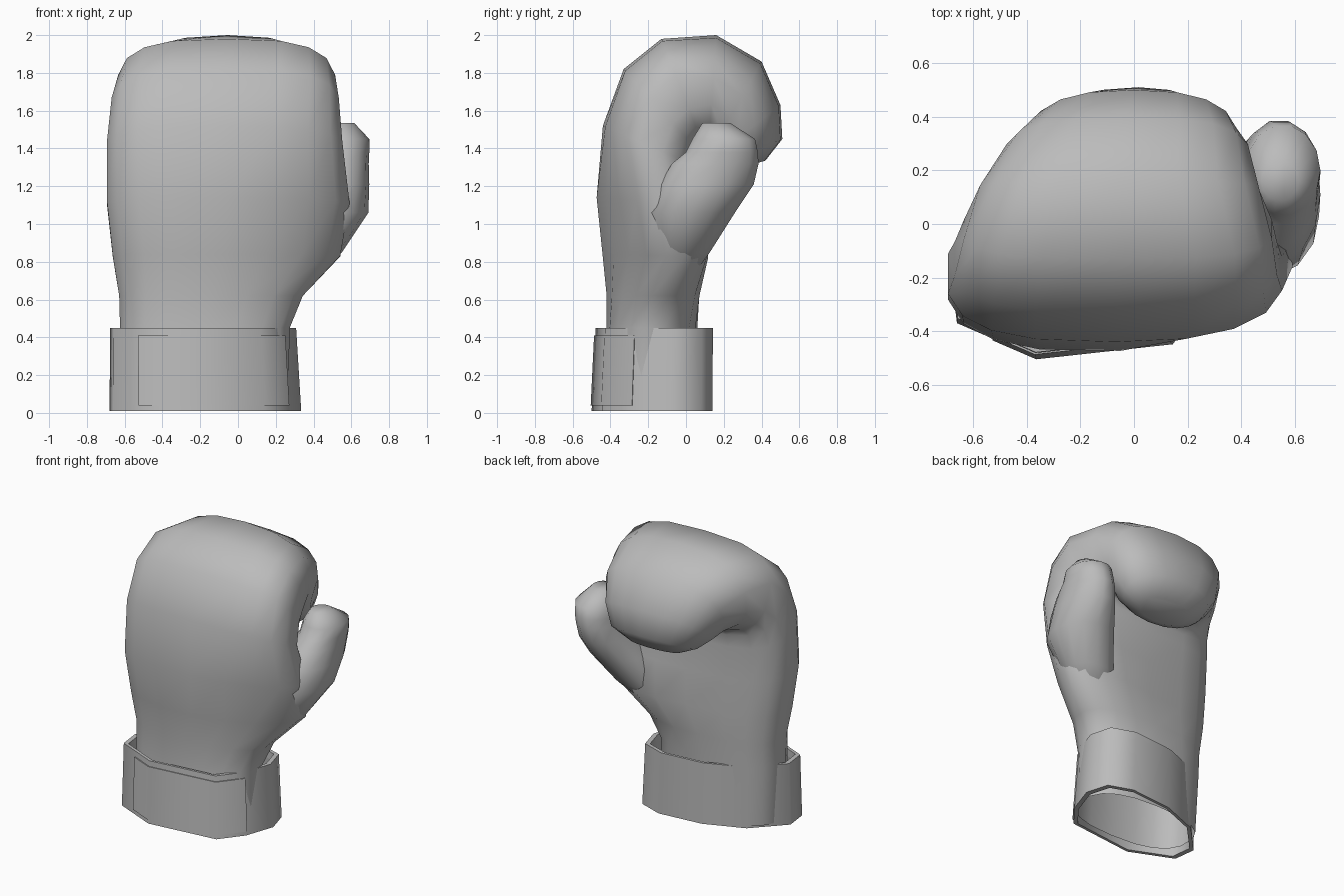
import bpy, bmesh
from math import cos, sin, pi, radians
from mathutils import Vector

if "Cube" in bpy.data.objects:
    bpy.data.objects.remove(bpy.data.objects["Cube"])

leather = bpy.data.materials.new("grey leather")
leather.use_nodes = True
COLOUR = (0.5, 0.5, 0.5, 1)
leather.diffuse_color = COLOUR
leather.node_tree.nodes["Principled BSDF"].inputs["Base Color"].default_value = COLOUR


def loft(name, rings, cap_start=False, cap_end=False, sharp=75):
    """Skin a list of closed rings with quads."""
    bm = bmesh.new()
    rows = [[bm.verts.new(p) for p in ring] for ring in rings]
    n = len(rows[0])
    for a, b in zip(rows, rows[1:]):
        for i in range(n):
            j = (i + 1) % n
            bm.faces.new((a[i], a[j], b[j], b[i]))
    if cap_start:
        bm.faces.new(rows[0][::-1])
    if cap_end:
        bm.faces.new(rows[-1])
    bmesh.ops.recalc_face_normals(bm, faces=bm.faces)
    mesh = bpy.data.meshes.new(name)
    bm.to_mesh(mesh)
    bm.free()
    mesh.materials.append(leather)
    obj = bpy.data.objects.new(name, mesh)
    bpy.context.collection.objects.link(obj)
    bpy.ops.object.select_all(action="DESELECT")
    obj.select_set(True)
    bpy.context.view_layer.objects.active = obj
    bpy.ops.object.shade_smooth_by_angle(angle=radians(sharp))


def soft(v, power):
    return (1 if v > 0 else -1) * abs(v) ** power


def section(outer, inner, x0, x1, tilt=0, left=.8, right=.8, sides=18):
    """Rounded cross-section; tilt swings its thumb side towards the palm."""
    o, i = Vector((0, *outer)), Vector((0, *inner))
    mid, arm = (o + i) / 2, (o - i) / 2
    ring = []
    for k in range(sides):
        a = 2 * pi * k / sides
        power = left if sin(a) > 0 else right
        p = mid + arm * soft(cos(a), power)
        p.x = (x0 + x1) / 2 + (x1 - x0) / 2 * soft(sin(a), power)
        p.y += tilt * max(0, p.x + .1)
        ring.append(p)
    return ring


# Hand: rises from the wrist, then curls over towards the palm
hand = [
    ((-.43, .03), (.05, .03), -.61, .27),
    ((-.42, .45), (.06, .45), -.63, .28, .03, .9),
    ((-.42, .62), (.07, .62), -.635, .35, .1, .9),
    ((-.45, .84), (.08, .82), -.67, .55, .2, .95, .75),
    ((-.48, 1.14), (.07, 1.07), -.7, .6, .14, .95, .72),
    ((-.44, 1.52), (.07, 1.3), -.7, .56, 0, .8, .7),
    ((-.33, 1.82), (.07, 1.38), -.675, .54, 0, .68, .66),
    ((-.13, 1.98), (.09, 1.42), -.64, .52, 0, .65, .65),
    ((.16, 2.0), (.12, 1.41), -.58, .47),
    ((.4, 1.86), (.13, 1.38), -.48, .43),
    ((.5, 1.63), (.13, 1.34), -.39, .385),
    ((.51, 1.45), (.16, 1.3), -.3, .335, 0, .95, .85),
    ((.42, 1.335), (.22, 1.28), -.18, .21, 0, .95, .9),
]
loft("hand", [section(*s) for s in hand], cap_end=True)

# Thumb: stacked ovals (x, y, z, half width, half depth), webbed to the hand
thumb = [
    (.28, -.06, .7, .1, .08),
    (.37, -.02, .85, .18, .15),
    (.48, .03, 1.06, .21, .235),
    (.525, .11, 1.21, .17, .255),
    (.54, .155, 1.32, .152, .235),
    (.55, .19, 1.38, .145, .195),
    (.555, .2, 1.45, .14, .17),
    (.545, .16, 1.535, .07, .075),
]
loft("thumb", [[(x + rx * cos(2 * pi * k / 14), y + ry * sin(2 * pi * k / 14), z)
                for k in range(14)] for x, y, z, rx, ry in thumb], cap_start=True, cap_end=True)

# Cuff: hollow band that flares slightly towards the opening
outline = [Vector(p) for p in ((-.36, -.5), (.14, -.445), (.265, -.285), (.335, -.08), (.29, .08),
                               (.12, .14), (-.2, .11), (-.48, .0), (-.68, -.21), (-.66, -.37))]
centre = Vector((-.17, -.19))
lean = Vector((-.027, .027))


def place(p, scale, z):
    """Point on the cuff wall, scaled about the wrist axis."""
    return (*(centre + (p - centre) * scale + lean * z), z)


cuff = [(.9, .4), (.93, .01), (1, .01), (.97, .45), (.91, .45), (.9, .4)]
loft("cuff", [[place(p, *level) for p in outline] for level in cuff])

# Closing strap: thin plate wrapped round the front of the cuff
strap = [(.993, .04), (1.018, .04), (.993, .41), (.968, .41)]
loft("strap", [[place(p, *corner) for corner in strap]
               for p in [Vector((-.52, -.431))] + outline[:3]],
     cap_start=True, cap_end=True, sharp=60)
